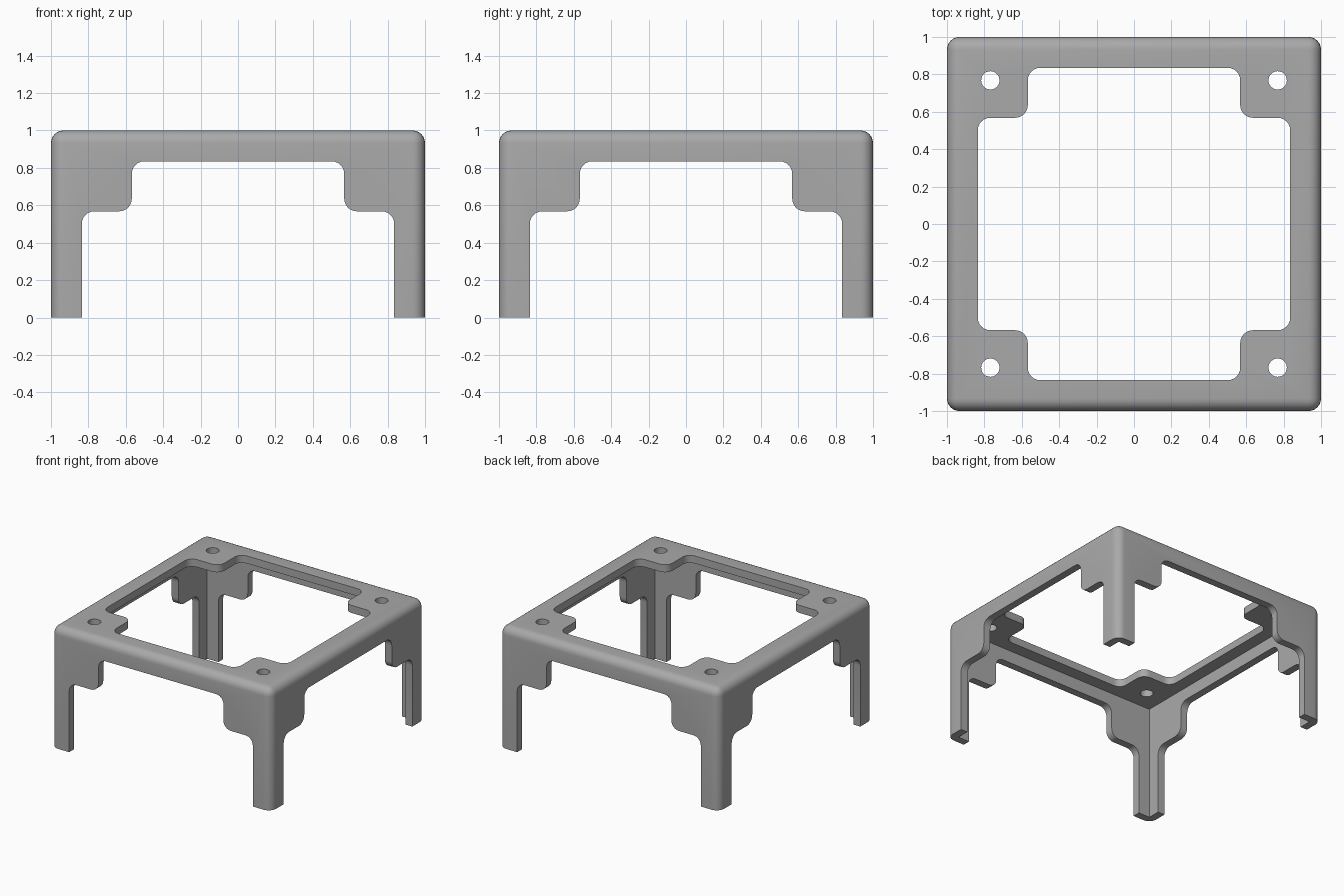
import bpy, bmesh
from math import pi, sin, cos
from mathutils import Matrix, Vector

WALL = 0.062      # shell thickness
FILLET = 0.067    # outer edges and cutout corners
WIDE, NARROW = 0.835, 0.568
HOLE_POS, HOLE_R = 0.768, 0.049

cube = bpy.data.objects.get("Cube")
if cube:
    bpy.data.objects.remove(cube, do_unlink=True)

grey = bpy.data.materials.new("plain grey")
grey.use_nodes = True
colour = (0.40, 0.40, 0.40, 1)
grey.diffuse_color = colour
grey.node_tree.nodes["Principled BSDF"].inputs["Base Color"].default_value = colour


def make_object(name, bm):
    bmesh.ops.recalc_face_normals(bm, faces=bm.faces[:])
    mesh = bpy.data.meshes.new(name)
    bm.to_mesh(mesh)
    bm.free()
    mesh.materials.append(grey)
    obj = bpy.data.objects.new(name, mesh)
    bpy.context.collection.objects.link(obj)
    return obj


def rounded(points, radius, steps=6):
    """Replace each right-angled corner with an arc."""
    out = []
    for i, p in enumerate(points):
        a = (points[i - 1] - p).normalized() * radius
        b = (points[(i + 1) % len(points)] - p).normalized() * radius
        for k in range(steps + 1):
            t = pi / 2 * k / steps
            out.append(p + a * (1 - sin(t)) + b * (1 - cos(t)))
    return out


def prism(name, outline, low, high, matrix):
    bm = bmesh.new()
    face = bm.faces.new([bm.verts.new((p.x, p.y, low)) for p in outline])
    top = bmesh.ops.extrude_face_region(bm, geom=[face])["geom"]
    bmesh.ops.translate(bm, vec=(0, 0, high - low),
                        verts=[v for v in top if isinstance(v, bmesh.types.BMVert)])
    bm.transform(matrix)
    return make_object(name, bm)


# Rounded block, cut flat at the ground
bm = bmesh.new()
bmesh.ops.create_cube(bm, size=2)
bmesh.ops.bevel(bm, geom=bm.edges[:], offset=FILLET, segments=6, profile=0.5,
                affect='EDGES')
cut = bmesh.ops.bisect_plane(bm, geom=bm.verts[:] + bm.edges[:] + bm.faces[:],
                             plane_co=(0, 0, 0), plane_no=(0, 0, 1), clear_inner=True)
bmesh.ops.holes_fill(bm, edges=[e for e in bm.edges if e.is_boundary])
frame = make_object("corner_leg_frame", bm)

# Hollow interior with sharp inner corners
bm = bmesh.new()
bmesh.ops.create_cube(bm, size=2 * (1 - WALL))
cutters = [make_object("interior_cutter", bm)]

# The same stepped opening pierces the top and both pairs of sides
quarter = [Vector(p) for p in ((WIDE, NARROW), (NARROW, NARROW), (NARROW, WIDE))]
plus = []
for i in range(4):
    plus += [Matrix.Rotation(i * pi / 2, 2) @ p for p in quarter]
plus = rounded(plus, FILLET)
cutters += [
    prism("top_cutter", plus, 0.8, 1.5, Matrix()),
    prism("front_cutter", plus, -1.5, 1.5, Matrix.Rotation(pi / 2, 4, 'X')),
    prism("side_cutter", plus, -1.5, 1.5, Matrix.Rotation(pi / 2, 4, 'Y')),
]

# Screw holes
circle = [Vector((cos(i * pi / 16), sin(i * pi / 16))) * HOLE_R for i in range(32)]
for x in (-HOLE_POS, HOLE_POS):
    for y in (-HOLE_POS, HOLE_POS):
        cutters.append(prism("screw_hole_cutter", circle, 0.8, 1.5,
                             Matrix.Translation((x, y, 0))))

bpy.context.view_layer.objects.active = frame
frame.select_set(True)
for cutter in cutters:
    mod = frame.modifiers.new("cut", 'BOOLEAN')
    mod.operation = 'DIFFERENCE'
    mod.solver = 'EXACT'
    mod.object = cutter
    bpy.ops.object.modifier_apply(modifier=mod.name)
    bpy.data.objects.remove(cutter, do_unlink=True)

bpy.ops.object.shade_smooth_by_angle(angle=pi / 6)
